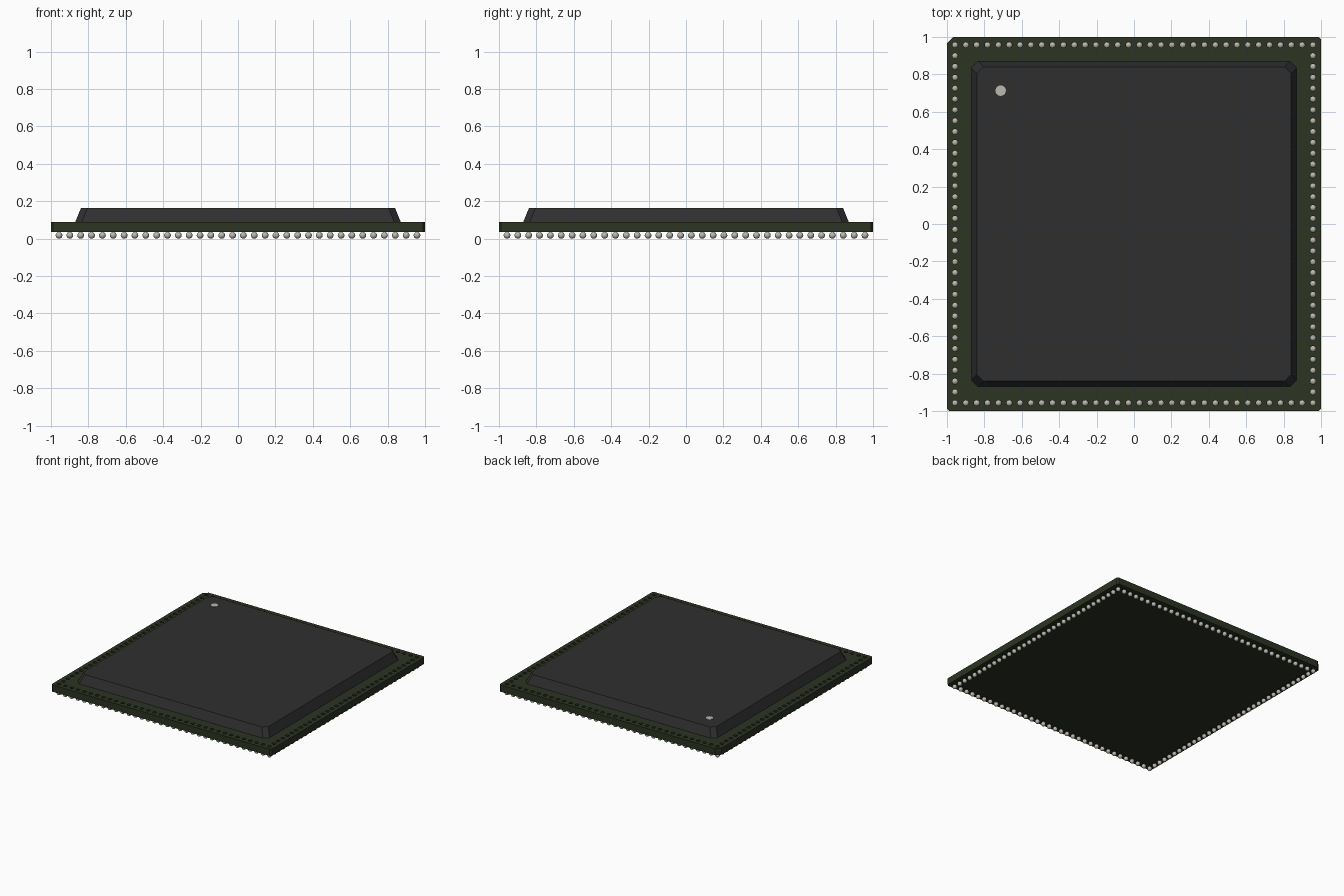
import bpy, bmesh, math
from mathutils import Matrix

cube = bpy.data.objects.get("Cube")
if cube:
    bpy.data.objects.remove(cube, do_unlink=True)


def material(name, rgb, rough=0.6):
    m = bpy.data.materials.new(name)
    m.use_nodes = True
    m.diffuse_color = (*rgb, 1)
    bsdf = m.node_tree.nodes["Principled BSDF"]
    bsdf.inputs["Base Color"].default_value = (*rgb, 1)
    bsdf.inputs["Roughness"].default_value = rough
    return m


GREEN = material("board_green", (0.025, 0.033, 0.016))
BLACK = material("casing_black", (0.028, 0.028, 0.029))
SILVER = material("solder_silver", (0.50, 0.48, 0.43))


def to_object(name, bm, mat):
    bmesh.ops.recalc_face_normals(bm, faces=bm.faces[:])
    mesh = bpy.data.meshes.new(name)
    bm.to_mesh(mesh)
    bm.free()
    mesh.materials.append(mat)
    ob = bpy.data.objects.new(name, mesh)
    bpy.context.collection.objects.link(ob)
    return ob


def outline(half, cuts):
    """Square with cut corners; cuts run anticlockwise from the +x +y corner."""
    pts = []
    for (sx, sy), c in zip([(1, 1), (-1, 1), (-1, -1), (1, -1)], cuts):
        a = (sx * half, sy * (half - c))
        b = (sx * (half - c), sy * half)
        pts += [a, b] if sx * sy > 0 else [b, a]
    return pts


def slab(name, low, high, z0, z1, mat):
    """Solid lofted between two outlines with matching points."""
    bm = bmesh.new()
    bot = [bm.verts.new((x, y, z0)) for x, y in low]
    top = [bm.verts.new((x, y, z1)) for x, y in high]
    bm.faces.new(bot[::-1])
    bm.faces.new(top)
    n = len(bot)
    for i in range(n):
        j = (i + 1) % n
        bm.faces.new((bot[i], bot[j], top[j], top[i]))
    return to_object(name, bm, mat)


# Positions of the contacts around the rim
COUNT, EDGE = 34, 0.957
steps = [-EDGE + 2 * EDGE * i / (COUNT - 1) for i in range(COUNT)]
spots = [(s, e) for s in steps for e in (-EDGE, EDGE)]
spots += [(e, s) for s in steps[1:-1] for e in (-EDGE, EDGE)]

# Board, with a larger cut at the pin-one corner
shape = outline(1.0, [0.012, 0.035, 0.012, 0.012])
board = slab("board", shape, shape, 0.035, 0.09, GREEN)

# Through holes above every contact
bm = bmesh.new()
for x, y in spots:
    bmesh.ops.create_cone(bm, cap_ends=True, segments=12, radius1=0.015, radius2=0.015,
                          depth=0.2, matrix=Matrix.Translation((x, y, 0.06)))
cutter = to_object("hole_cutter", bm, GREEN)
cutter.hide_render = True
mod = board.modifiers.new("holes", "BOOLEAN")
mod.operation = "DIFFERENCE"
mod.solver = "EXACT"
mod.object = cutter
bpy.context.view_layer.update()
graph = bpy.context.evaluated_depsgraph_get()
drilled = bpy.data.meshes.new_from_object(board.evaluated_get(graph))
board.modifiers.clear()
board.data = drilled
bpy.data.objects.remove(cutter, do_unlink=True)

# Solder balls
bm = bmesh.new()
for x, y in spots:
    bmesh.ops.create_uvsphere(bm, u_segments=16, v_segments=10, radius=0.018,
                              matrix=Matrix.Translation((x, y, 0.018)))
for f in bm.faces:
    f.smooth = True
to_object("solder_balls", bm, SILVER)

# Moulded casing with sloping sides and cut corners
slab("casing", outline(0.87, [0.035] * 4), outline(0.84, [0.035] * 4), 0.09, 0.163, BLACK)

# Pin-one marker
bm = bmesh.new()
bmesh.ops.create_cone(bm, cap_ends=True, segments=24, radius1=0.028, radius2=0.028,
                      depth=0.004, matrix=Matrix.Translation((-0.713, 0.713, 0.163)))
to_object("pin_one_marker", bm, SILVER)
